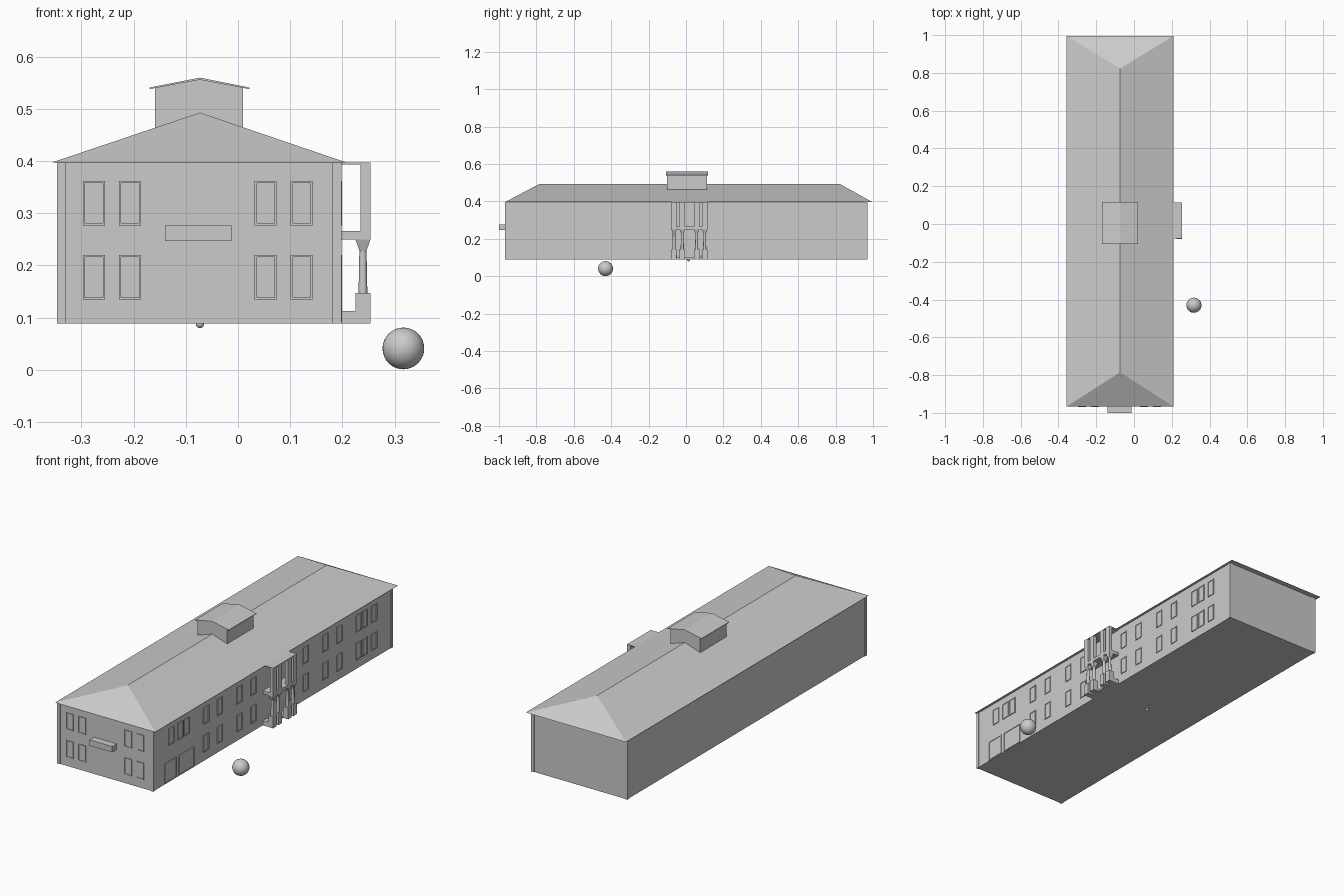
import bpy, bmesh, math
from mathutils import Matrix

if "Cube" in bpy.data.objects:
    bpy.data.objects.remove(bpy.data.objects["Cube"])

grey = bpy.data.materials.new("light grey")
grey.diffuse_color = (0.6, 0.6, 0.6, 1)
grey.use_nodes = True
grey.node_tree.nodes["Principled BSDF"].inputs["Base Color"].default_value = grey.diffuse_color


def make(name, bm, smooth=False):
    me = bpy.data.meshes.new(name)
    bmesh.ops.recalc_face_normals(bm, faces=bm.faces[:])
    for f in bm.faces:
        f.smooth = smooth
    bm.to_mesh(me)
    bm.free()
    ob = bpy.data.objects.new(name, me)
    me.materials.append(grey)
    bpy.context.collection.objects.link(ob)
    return ob


def add_box(bm, x0, x1, y0, y1, z0, z1):
    m = Matrix.Translation(((x0 + x1) / 2, (y0 + y1) / 2, (z0 + z1) / 2))
    m = m @ Matrix.Diagonal((x1 - x0, y1 - y0, z1 - z0, 1))
    bmesh.ops.create_cube(bm, size=1, matrix=m)


def boxes(name, items):
    bm = bmesh.new()
    for b in items:
        add_box(bm, *b)
    return make(name, bm)


def extrude_xz(name, pts, y0, y1):
    bm = bmesh.new()
    face = bm.faces.new([bm.verts.new((x, y0, z)) for x, z in pts])
    r = bmesh.ops.extrude_face_region(bm, geom=[face])
    bmesh.ops.translate(bm, vec=(0, y1 - y0, 0),
                        verts=[v for v in r["geom"] if isinstance(v, bmesh.types.BMVert)])
    return make(name, bm)


def ball(name, loc, r):
    bm = bmesh.new()
    bmesh.ops.create_uvsphere(bm, u_segments=32, v_segments=16, radius=r,
                              matrix=Matrix.Translation(loc))
    make(name, bm, True)


X0, X1, Y0, Y1, Z0, Z1 = -0.347, 0.198, -0.967, 0.970, 0.089, 0.397
MID = -0.073

# Main block and corner posts
e = 0.003
boxes("walls", [(X0 + e, X1 - e, Y0 + e, Y1 - e, Z0, Z1)])
p = 0.017
boxes("corner_posts", [(x, x + p, y, y + p, Z0, Z1)
                       for x in (X0, X1 - p) for y in (Y0, Y1 - p)])

# Hipped roof
bm = bmesh.new()
a, b, c, d = [bm.verts.new((x, y, Z1)) for x, y in
              ((-0.358, -0.967), (0.209, -0.967), (0.209, 0.996), (-0.358, 0.996))]
r0, r1 = [bm.verts.new((MID, y, 0.493)) for y in (-0.785, 0.823)]
for f in ((a, b, r0), (b, c, r1, r0), (c, d, r1), (d, a, r0, r1), (d, c, b, a)):
    bm.faces.new(f)
make("hipped_roof", bm)

# Roof cupola with shallow gable
extrude_xz("cupola", [(-0.159, 0.42), (0.010, 0.42), (0.010, 0.541),
                      (MID, 0.557), (-0.159, 0.541)], -0.102, 0.112)
extrude_xz("cupola_roof", [(-0.170, 0.538), (MID, 0.556), (0.022, 0.538),
                           (0.022, 0.541), (MID, 0.560), (-0.170, 0.541)], -0.106, 0.117)


def window(items, side, c, w, z0, z1):
    # frame strips and a pane, on the front (-y) or the right (+x) wall
    t = 0.004
    parts = [(c - w / 2, c - w / 2 + t, z0, z1, 0.004),
             (c + w / 2 - t, c + w / 2, z0, z1, 0.004),
             (c - w / 2 + t, c + w / 2 - t, z0, z0 + t, 0.004),
             (c - w / 2 + t, c + w / 2 - t, z1 - t, z1, 0.004),
             (c - w / 2 + t, c + w / 2 - t, z0 + t, z1 - t, 0.001)]
    for u0, u1, za, zb, h in parts:
        if side == "front":
            items.append((u0, u1, Y0 + e - h, Y0 + e + 0.002, za, zb))
        else:
            items.append((X1 - e - 0.002, X1 - e + h, u0, u1, za, zb))


LOW, HIGH = (0.135, 0.220), (0.277, 0.362)

# Front windows and balcony-like plaque
fw = []
for c in (-0.276, -0.207, 0.053, 0.122):
    for z in (LOW, HIGH):
        window(fw, "front", c, 0.042, *z)
boxes("front_windows", fw)
boxes("front_plaque", [(-0.140, -0.012, -1.0, Y0 + e, 0.247, 0.277)])

# Right side windows, two garage doors and the entrance door
sw = []
for c in (0.155, 0.268, 0.425, 0.538, 0.695, 0.747, 0.820):
    for s in (-1, 1):
        window(sw, "right", s * c, 0.043, *HIGH)
        if s > 0 or c < 0.6:
            window(sw, "right", s * c, 0.043, *LOW)
boxes("side_windows", sw)
doors = []
window(doors, "right", -0.825, 0.095, 0.092, 0.195)
window(doors, "right", -0.698, 0.122, 0.092, 0.195)
window(doors, "right", 0.019, 0.060, 0.113, 0.180)
boxes("doors", doors)

# Entrance portico: floor, balcony slab, lid and upper piers
PY0, PY1 = -0.078, 0.114
cols = (-0.064, -0.020, 0.057, 0.100)
boxes("portico_floor", [(X1 - e, 0.226, PY0, PY1, Z0, 0.100),
                        (X1 - e, 0.226, PY0, PY0 + 0.03, 0.100, 0.113),
                        (X1 - e, 0.226, PY1 - 0.03, PY1, 0.100, 0.113)])
boxes("balcony_slab", [(X1 - e, 0.254, PY0, PY1, 0.250, 0.266)])
boxes("portico_lid", [(X1 - e, 0.254, PY0, PY1, 0.394, 0.397)])
boxes("upper_piers", [(0.235, 0.254, max(PY0, y - 0.014), min(PY1, y + 0.014), 0.266, 0.394)
                      for y in cols])

# Lower columns: pedestal, round shaft, flared capital
boxes("column_pedestals", [(0.225, 0.254, y - 0.0145, y + 0.0145, Z0, 0.147) for y in cols])
bm = bmesh.new()
for y in cols:
    bmesh.ops.create_cone(bm, cap_ends=True, segments=16, radius1=0.0085, radius2=0.0068,
                          depth=0.085,
                          matrix=Matrix.Translation((0.2395, y, 0.1895)))
ob = make("column_shafts", bm, True)
bpy.context.view_layer.objects.active = ob
ob.select_set(True)
bpy.ops.object.shade_smooth_by_angle()
bm = bmesh.new()
for y in cols:
    bmesh.ops.create_cone(bm, cap_ends=True, segments=4, radius1=0.0095, radius2=0.0205,
                          depth=0.022,
                          matrix=Matrix.Translation((0.2395, y, 0.239))
                          @ Matrix.Rotation(math.pi / 4, 4, "Z"))
make("column_capitals", bm)

# Loose balls
ball("ground_ball", (0.317, -0.430, 0.041), 0.040)
ball("small_ball", (MID, 0.013, 0.088), 0.008)
